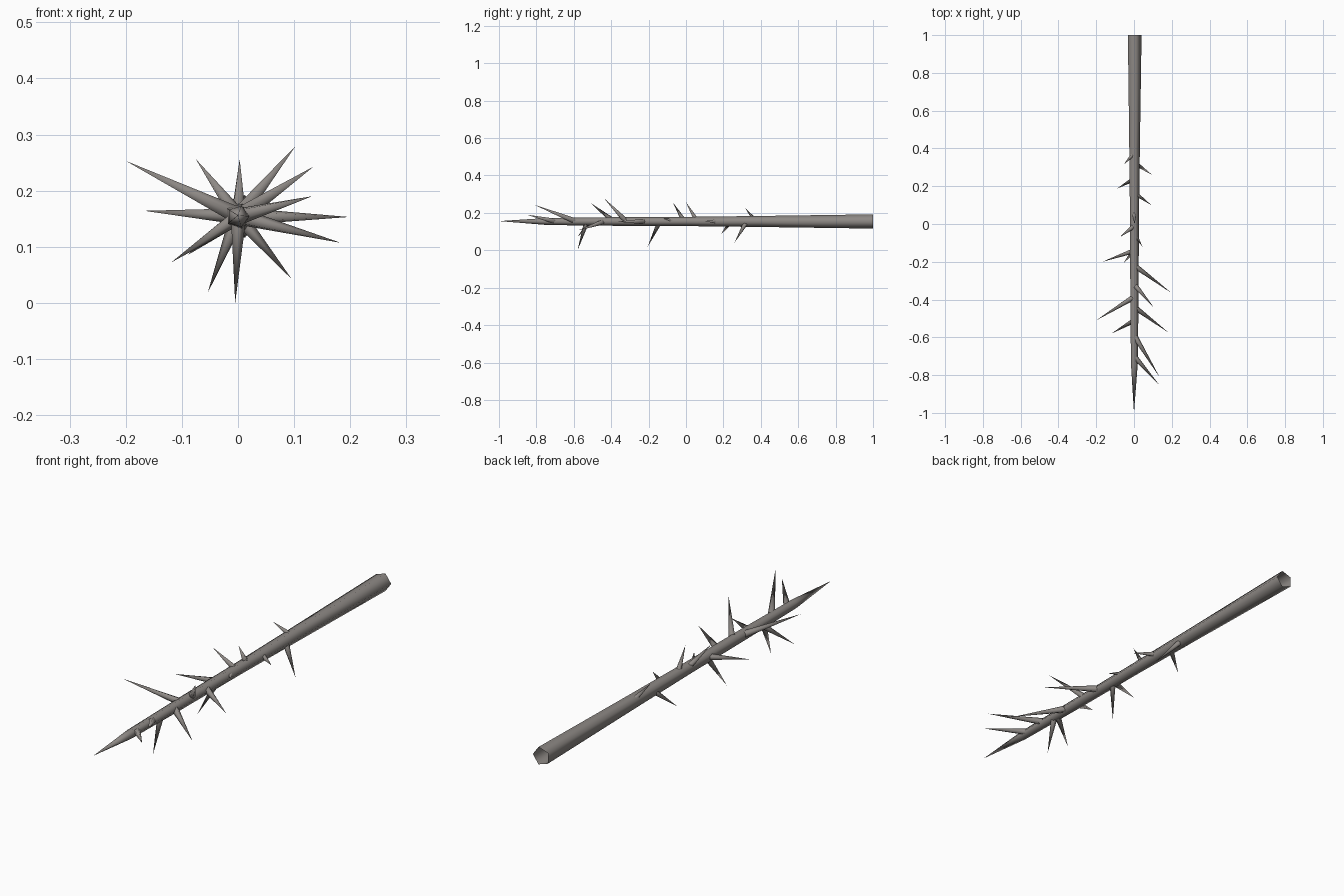
import bpy, math
from mathutils import Vector

if "Cube" in bpy.data.objects:
    bpy.data.objects.remove(bpy.data.objects["Cube"])

bark = bpy.data.materials.new("grey brown bark")
bark.diffuse_color = (0.27, 0.25, 0.235, 1)
bark.use_nodes = True
bark.node_tree.nodes["Principled BSDF"].inputs["Base Color"].default_value = bark.diffuse_color

SIDES = 5
ZC = 0.154


def make_object(name, verts, faces):
    mesh = bpy.data.meshes.new(name)
    mesh.from_pydata(verts, [], faces)
    mesh.materials.append(bark)
    for p in mesh.polygons:
        p.use_smooth = True
    obj = bpy.data.objects.new(name, mesh)
    bpy.context.collection.objects.link(obj)
    return obj


# Stem: five-sided tapering tube, open at the back, pointed at the front
rings = [(1.0, 0.040), (0.4, 0.031), (0.0, 0.026), (-0.4, 0.024), (-0.74, 0.020)]
verts, faces = [], []
for y, r in rings:
    for k in range(SIDES):
        a = 2 * math.pi * k / SIDES
        verts.append((r * math.cos(a), y, ZC + r * math.sin(a)))
for i in range(len(rings) - 1):
    for k in range(SIDES):
        a, b = i * SIDES + k, i * SIDES + (k + 1) % SIDES
        faces.append((a, a + SIDES, b + SIDES, b))
tip = len(verts)
verts.append((0, -1.0, ZC + 0.002))
last = (len(rings) - 1) * SIDES
for k in range(SIDES):
    faces.append((last + k, tip, last + (k + 1) % SIDES))
make_object("stem", verts, faces)

# Thorns: root position along the stem, then tip x, y, z
thorns = [
    (-0.70, 0.132, -0.85, 0.190),
    (-0.59, 0.135, -0.81, 0.243),
    (-0.53, -0.005, -0.58, 0.000),
    (-0.51, -0.119, -0.58, 0.072),
    (-0.44, 0.183, -0.575, 0.107),
    (-0.385, -0.200, -0.51, 0.253),
    (-0.32, 0.103, -0.44, 0.280),
    (-0.22, 0.198, -0.365, 0.153),
    (-0.14, -0.167, -0.20, 0.164),
    (-0.14, -0.054, -0.205, 0.018),
    (-0.05, 0.045, -0.12, 0.170),
    (-0.01, -0.075, -0.07, 0.256),
    (0.06, 0.003, 0.00, 0.256),
    (0.165, 0.092, 0.10, 0.156),
    (0.24, -0.090, 0.187, 0.085),
    (0.325, 0.096, 0.26, 0.042),
    (0.375, -0.052, 0.317, 0.225),
]


def add_thorn(index, root_y, x, y, z):
    root, end = Vector((0, root_y, ZC)), Vector((x, y, z))
    axis = end - root
    radius = 0.012 + 0.018 * axis.length
    turn = axis.to_track_quat('Z', 'Y')
    pts = []
    for k in range(SIDES):
        a = 2 * math.pi * k / SIDES
        pts.append(root + turn @ Vector((radius * math.cos(a), radius * math.sin(a), 0)))
    pts.append(end)
    make_object("thorn_%02d" % index, pts,
                [(k, (k + 1) % SIDES, SIDES) for k in range(SIDES)])


for i, t in enumerate(thorns):
    add_thorn(i + 1, *t)
